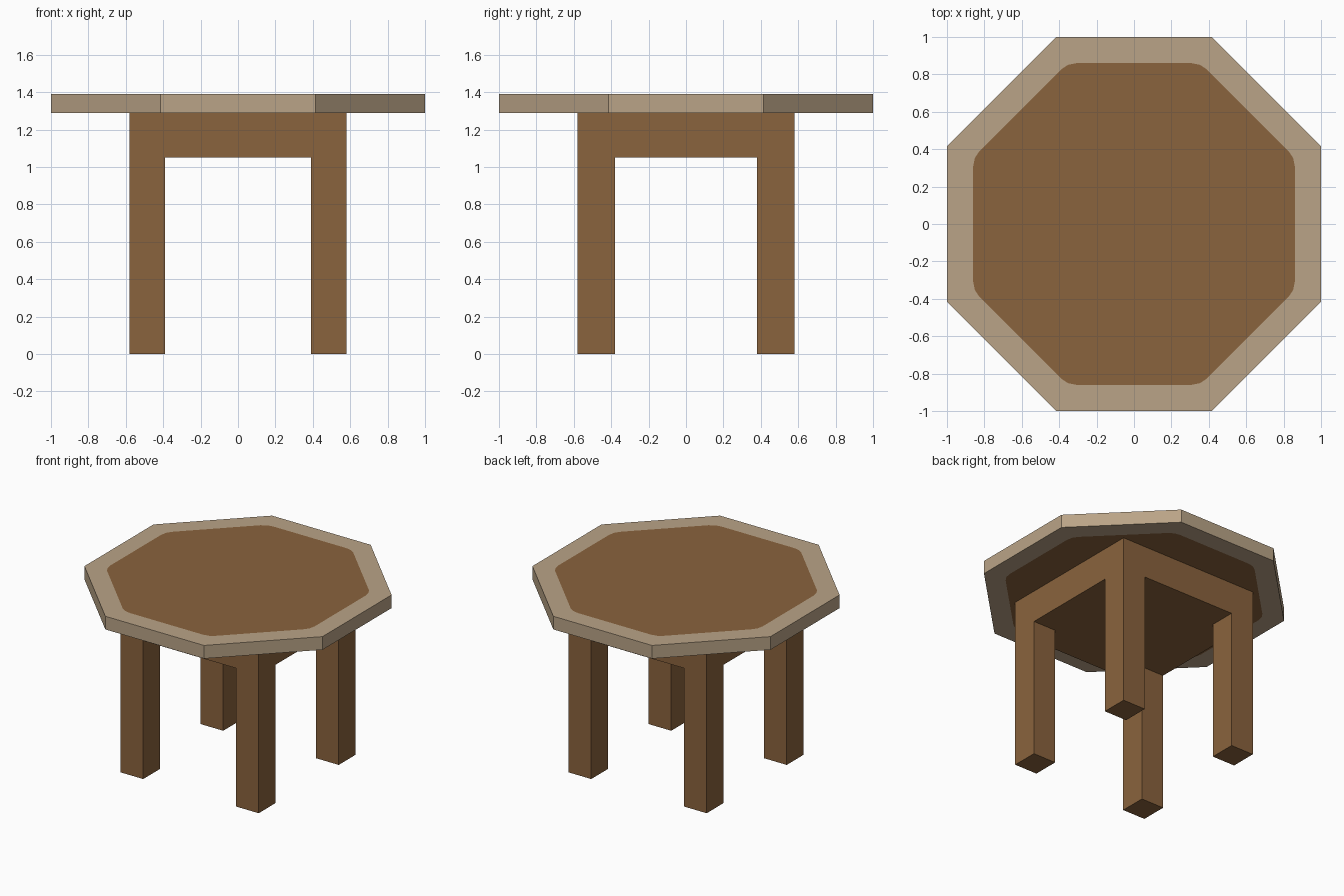
import bpy, bmesh, math
from mathutils import Vector

if "Cube" in bpy.data.objects:
    bpy.data.objects.remove(bpy.data.objects["Cube"])

Z_UNDER, Z_BASE, Z_TOP = 1.05, 1.29, 1.39
OUT, IN_X, IN_Y = 0.58, 0.39, 0.38


def material(name, rgb):
    lin = [((c / 255 + 0.055) / 1.055) ** 2.4 for c in rgb]
    m = bpy.data.materials.new(name)
    m.diffuse_color = (*lin, 1)
    m.use_nodes = True
    m.node_tree.nodes["Principled BSDF"].inputs["Base Color"].default_value = m.diffuse_color
    return m


brown = material("brown wood", (138, 99, 61))
tan = material("tan edge", (186, 164, 135))


def finish(bm, name, mats):
    bmesh.ops.recalc_face_normals(bm, faces=bm.faces)
    me = bpy.data.meshes.new(name)
    bm.to_mesh(me)
    bm.free()
    for m in mats:
        me.materials.append(m)
    ob = bpy.data.objects.new(name, me)
    bpy.context.collection.objects.link(ob)


def octagon(apothem):
    r = apothem / math.cos(math.pi / 8)
    return [Vector((r * math.cos(a), r * math.sin(a), 0))
            for a in (math.pi / 8 + k * math.pi / 4 for k in range(8))]


# Tabletop: octagonal slab with a brown panel inside a tan border, both sides
bm = bmesh.new()
outer, inner = octagon(1.0), octagon(0.86)
rings = []
for z in (Z_BASE, Z_TOP):
    up = Vector((0, 0, z))
    ring = [bm.verts.new(p + up) for p in outer]
    corners = []
    for i, p in enumerate(inner):  # rounded panel corners: three points each
        a = p + (inner[i - 1] - p).normalized() * 0.05
        b = p + (inner[(i + 1) % 8] - p).normalized() * 0.05
        mid = p * 0.5 + (a + b) * 0.25
        corners.append([bm.verts.new(q + up) for q in (a, mid, b)])
    bm.faces.new([v for c in corners for v in c])
    for i in range(8):
        j = (i + 1) % 8
        a, m, b = corners[i]
        border = [bm.faces.new((ring[i], ring[j], corners[j][0], b)),
                  bm.faces.new((ring[i], m, a)), bm.faces.new((ring[i], b, m))]
        for f in border:
            f.material_index = 1
    rings.append(ring)
for i in range(8):
    j = (i + 1) % 8
    f = bm.faces.new((rings[0][i], rings[0][j], rings[1][j], rings[1][i]))
    f.material_index = 1
finish(bm, "tabletop", [brown, tan])

# Base: solid block under the top, its corners extruded down into four legs
bm = bmesh.new()
bmesh.ops.create_cube(bm, size=1)
for v in bm.verts:
    v.co = (v.co.x * 2 * OUT, v.co.y * 2 * OUT, Z_BASE if v.co.z > 0 else Z_UNDER)
for s in (-1, 1):
    for co, no in (((s * IN_X, 0, 0), (1, 0, 0)), ((0, s * IN_Y, 0), (0, 1, 0))):
        bmesh.ops.bisect_plane(bm, geom=bm.verts[:] + bm.edges[:] + bm.faces[:],
                               plane_co=co, plane_no=no)
feet = []
for f in bm.faces:
    c = f.calc_center_median()
    if abs(c.z - Z_UNDER) < 1e-4 and abs(c.x) > IN_X and abs(c.y) > IN_Y:
        feet.append(f)
new = bmesh.ops.extrude_face_region(bm, geom=feet)["geom"]
for v in new:
    if isinstance(v, bmesh.types.BMVert):
        v.co.z = 0
bmesh.ops.delete(bm, geom=[f for f in feet if f.is_valid], context='FACES_ONLY')
finish(bm, "legs_and_apron", [brown])
